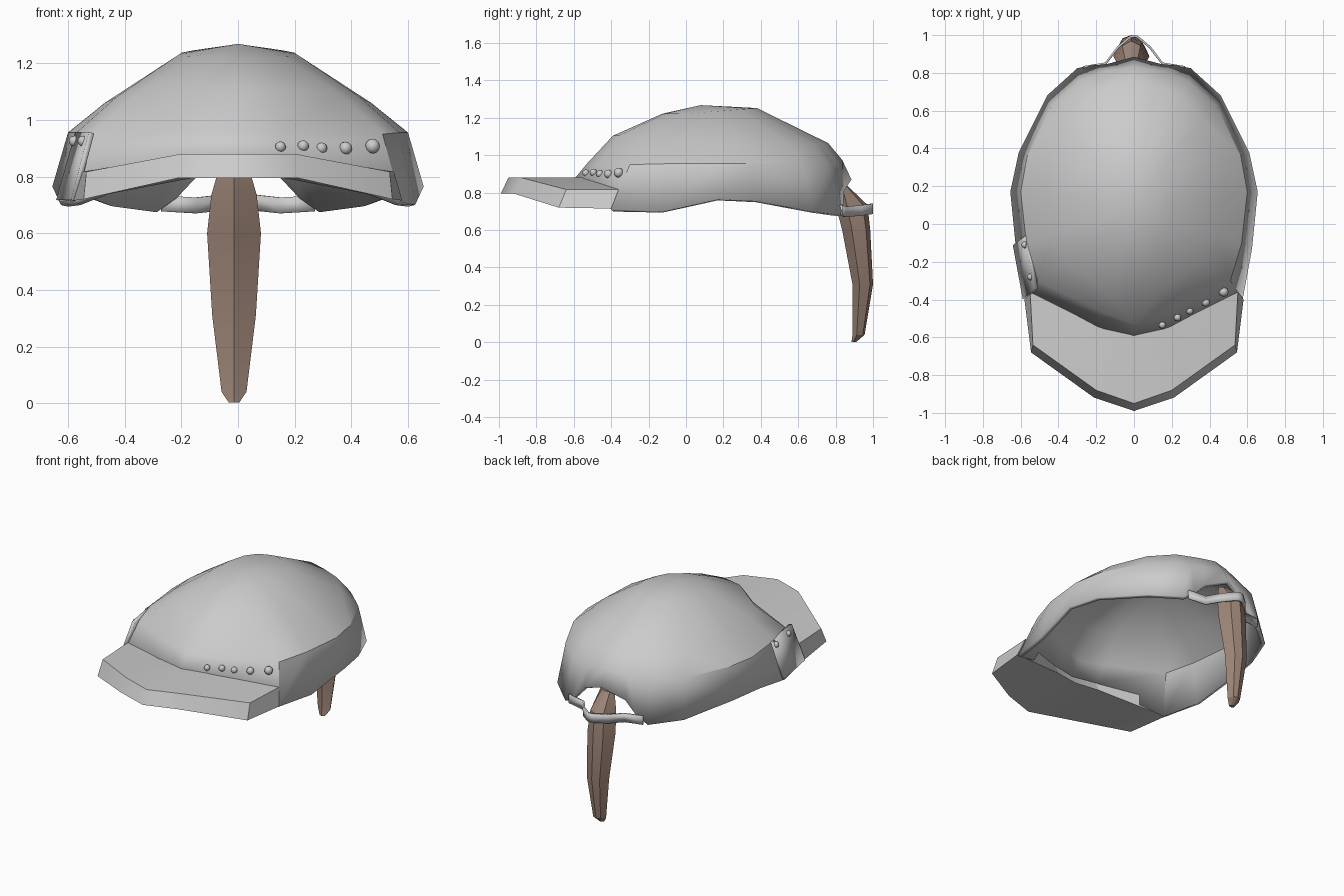
import bpy, bmesh
from mathutils import Vector

if "Cube" in bpy.data.objects:
    bpy.data.objects.remove(bpy.data.objects["Cube"])


def loft(name, rows, wrap=False, caps=False, mirror=False, thick=0, offset=0, angle=30, flip_up=False):
    """Skin rows of points into a mesh, optionally mirrored and thickened."""
    bm = bmesh.new()
    vs = [[bm.verts.new(p) for p in r] for r in rows]
    n = len(rows[0])
    for a, b in zip(vs, vs[1:]):
        for i in range(n if wrap else n - 1):
            j = (i + 1) % n
            bm.faces.new((a[i], a[j], b[j], b[i]))
    if caps:
        bm.faces.new(vs[-1])
        if not mirror:
            bm.faces.new(vs[0])
    bmesh.ops.remove_doubles(bm, verts=bm.verts, dist=0.0005)
    bmesh.ops.recalc_face_normals(bm, faces=bm.faces)
    bm.normal_update()
    if flip_up and sum(f.normal.z for f in bm.faces) < 0:
        bmesh.ops.reverse_faces(bm, faces=bm.faces)
    me = bpy.data.meshes.new(name)
    bm.to_mesh(me)
    bm.free()
    ob = bpy.data.objects.new(name, me)
    bpy.context.collection.objects.link(ob)
    if mirror:
        ob.modifiers.new("mirror", "MIRROR")
    if thick:
        s = ob.modifiers.new("thickness", "SOLIDIFY")
        s.thickness, s.offset = thick, offset
    smooth(ob, angle)
    return ob


def smooth(ob, angle):
    bpy.ops.object.select_all(action="DESELECT")
    ob.select_set(True)
    bpy.context.view_layer.objects.active = ob
    bpy.ops.object.shade_smooth_by_angle(angle=angle * 3.14159 / 180)


# Crown: rim, middle ring and upper ring, half from front to back
rim = [(0, -.60, .87), (.17, -.56, .87), (.575, -.40, .71), (.625, -.13, .70), (.655, .17, .765),
       (.61, .38, .755), (.46, .68, .70), (.30, .825, .68), (.225, .84, .73), (.15, .845, .81), (0, .885, .87)]
mid = [(0, -.53, .955), (.16, -.47, .955), (.51, -.30, .95), (.57, -.10, .955), (.60, .17, .955),
       (.565, .36, .955), (.44, .62, .95), (.29, .755, .95), (.21, .785, .95), (.14, .81, .955), (0, .835, .975)]
upper = [(0, -.39, 1.105), (.14, -.36, 1.105), (.36, -.20, 1.09), (.43, -.05, 1.08), (.47, .17, 1.06),
         (.45, .33, 1.06), (.36, .55, 1.06), (.24, .68, 1.06), (.17, .71, 1.06), (.11, .735, 1.06), (0, .76, 1.065)]
apex = (0, .08, 1.268)
cols = []
for a, b, c in zip(rim, mid, upper):
    y = .08 + (c[1] - .08) * .44
    cols.append([a, b, c, (c[0] * .44, y, 1.222 + .08 * max(y, 0)), apex])
loft("cap_crown", cols, mirror=True, thick=.025, offset=-1, flip_up=True)

# Brim: inner top, outer top, outer bottom, inner bottom per column
brim = [[(0, -.59, .88), (0, -.95, .88), (0, -.99, .795), (0, -.55, .80)],
        [(.16, -.555, .88), (.20, -.88, .88), (.21, -.92, .795), (.16, -.52, .795)],
        [(.55, -.36, .817), (.535, -.64, .817), (.545, -.68, .72), (.58, -.40, .715)]]
loft("cap_brim", brim, wrap=True, caps=True, mirror=True, angle=20)

# Rear strap below the opening
path = [(.27, .83, .705), (.15, .85, .698), (.085, .935, .705), (.02, .99, .713), (0, .995, .713)]
loft("back_strap", [[(x, y, z - .028), (x, y, z + .028)] for x, y, z in path],
     mirror=True, thick=.012)

# Side plate with two rivets
loft("side_plate", [[(-.632, -.11, .715), (-.565, -.06, .955)],
                    [(-.58, -.395, .715), (-.517, -.345, .955)]], thick=.02)


def studs(name, spots):
    for i, (x, y, z, r) in enumerate(spots):
        bpy.ops.mesh.primitive_uv_sphere_add(segments=8, ring_count=6, radius=r, location=(x, y, z))
        ob = bpy.context.object
        ob.name = f"{name}_{i + 1}"
        smooth(ob, 50)


studs("plate_rivet", [(-.578, -.11, .925, .019), (-.547, -.28, .925, .019)])
studs("front_stud", [(.15, -.535, .905, .019), (.23, -.495, .908, .020), (.295, -.46, .90, .020),
                     (.38, -.415, .90, .023), (.475, -.36, .907, .026)])

# Ponytail through the opening: (z, front y, back y, half width)
section = [(0, 0), (1, .35), (.6, .85), (0, 1), (-.6, .85), (-1, .35)]
tail = [(.84, .82, .86, .05), (.735, .80, .97, .08), (.60, .835, .985, .095),
        (.31, .89, 1.0, .077), (.04, .89, .955, .044), (.002, .885, .91, .018)]
pony = loft("ponytail", [[(-.014 + w * u, f + (b - f) * v, z) for u, v in section] for z, f, b, w in tail],
            wrap=True, caps=True, angle=25)
mat = bpy.data.materials.new("brown_hair")
mat.diffuse_color = (.33, .23, .18, 1)
mat.use_nodes = True
mat.node_tree.nodes["Principled BSDF"].inputs["Base Color"].default_value = mat.diffuse_color
pony.data.materials.append(mat)
